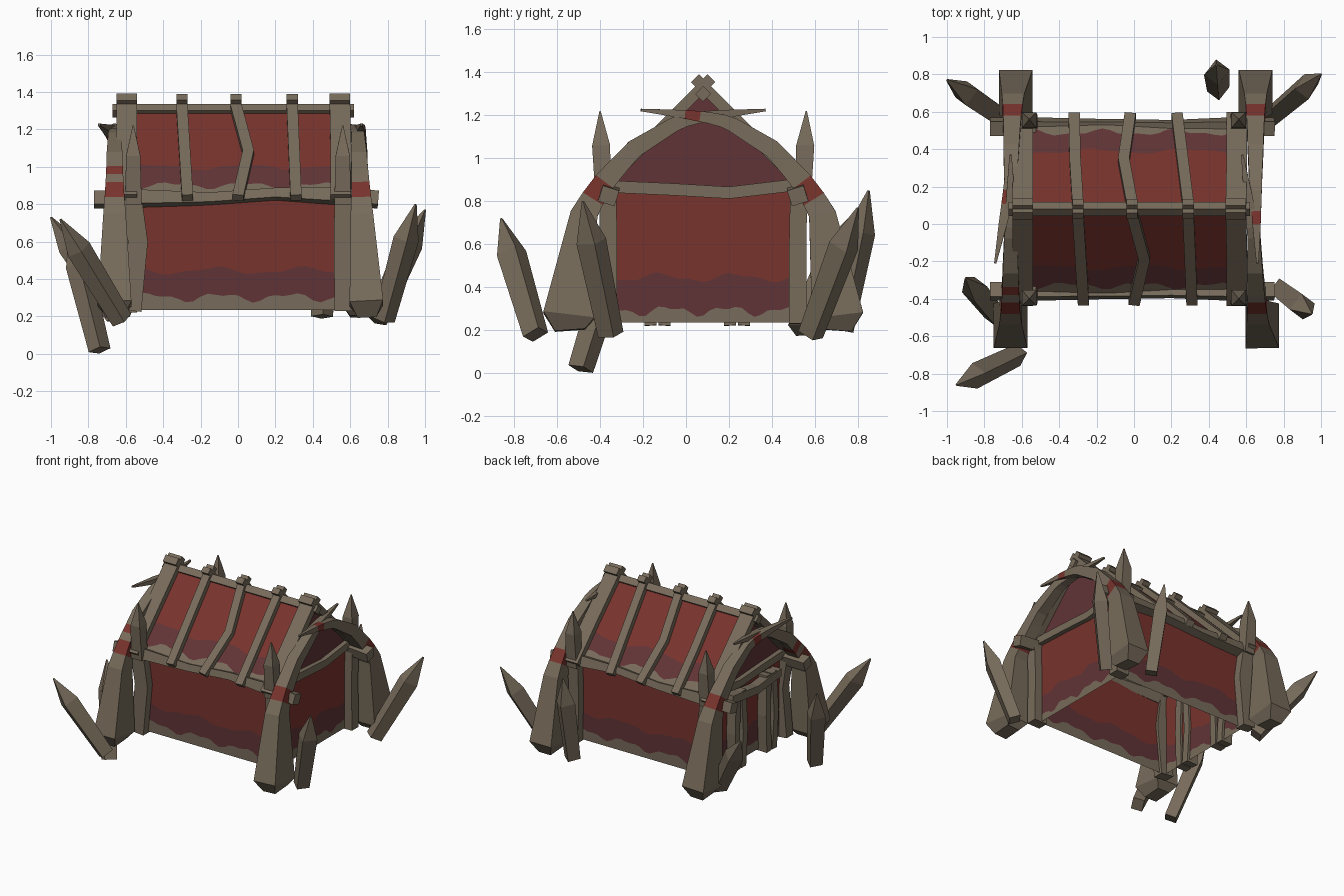
import bpy
import bmesh
import math
from mathutils import Vector

cube = bpy.data.objects.get("Cube")
if cube:
    bpy.data.objects.remove(cube, do_unlink=True)


def material(name, rgb):
    m = bpy.data.materials.new(name)
    m.use_nodes = True
    col = (*rgb, 1)
    m.diffuse_color = col
    m.node_tree.nodes["Principled BSDF"].inputs["Base Color"].default_value = col
    return m


MATS = [material("weathered wood", (0.185, 0.148, 0.104)),
        material("red cloth", (0.19, 0.033, 0.026)),
        material("dark cloth border", (0.12, 0.034, 0.037))]
WOOD, RED, DARK = range(3)
MID_Y = 0.08


def finish(name, bm):
    mesh = bpy.data.meshes.new(name)
    bm.normal_update()
    bm.to_mesh(mesh)
    bm.free()
    for m in MATS:
        mesh.materials.append(m)
    ob = bpy.data.objects.new(name, mesh)
    bpy.context.collection.objects.link(ob)
    return ob


def beam(name, pts, sizes, ref=(1, 0, 0), bands=()):
    """Square timber swept along a path; sizes are half widths along ref and across it."""
    bm = bmesh.new()
    pts = [Vector(p) for p in pts]
    ref = Vector(ref)
    rings = []
    for i, p in enumerate(pts):
        t = (pts[min(i + 1, len(pts) - 1)] - pts[max(i - 1, 0)]).normalized()
        n = t.cross(ref).normalized()
        s = n.cross(t)
        a, b = sizes[i] if len(sizes) > 1 else sizes[0]
        rings.append([bm.verts.new(p + s * a * u + n * b * v)
                      for u, v in ((-1, -1), (1, -1), (1, 1), (-1, 1))])
    for i in range(len(rings) - 1):
        for k in range(4):
            j = (k + 1) % 4
            f = bm.faces.new((rings[i][k], rings[i][j], rings[i + 1][j], rings[i + 1][k]))
            f.material_index = RED if i in bands else WOOD
    bm.faces.new(rings[0])
    bm.faces.new(rings[-1])
    bmesh.ops.recalc_face_normals(bm, faces=bm.faces)
    return finish(name, bm)


def panel(name, origin, along, up, hem, border, phase):
    """Cloth sheet with a wavy wood-coloured hem, a dark border and a red field."""
    bm = bmesh.new()
    origin, along, up = Vector(origin), Vector(along), Vector(up)
    n = 28
    cols = []
    for i in range(n + 1):
        u = i / n
        w = math.sin(u * 19 + phase) + 0.6 * math.sin(u * 41 + phase * 2)
        w2 = math.sin(u * 15 + phase + 2) + 0.4 * math.sin(u * 33)
        rows = (0, hem + 0.03 * w, border + 0.028 * w2, 1)
        cols.append([bm.verts.new(origin + along * u + up * v) for v in rows])
    for a, b in zip(cols, cols[1:]):
        for r, mat in enumerate((WOOD, DARK, RED)):
            f = bm.faces.new((a[r], b[r], b[r + 1], a[r + 1]))
            f.material_index = mat
    return finish(name, bm)


def flip(p, back):
    """Mirror a point across the ridge for the back half."""
    return (p[0], 2 * MID_Y - p[1], p[2]) if back else p


# Cloth walls
X, YF, YB, Z0 = 0.56, -0.34, 0.5, 0.235
H = (0, 0, 0.62)
panel("front_wall", (-X, YF, Z0), (2 * X, 0, 0), H, 0.11, 0.34, 0)
panel("back_wall", (X, YB, Z0), (-2 * X, 0, 0), H, 0.11, 0.34, 1)
panel("left_wall", (X, YF, Z0), (0, YB - YF, 0), H, 0.09, 0.34, 2)
panel("right_wall", (-X, YB, Z0), (0, YF - YB, 0), H, 0.09, 0.34, 3)

# Cloth roof slopes
panel("front_roof", (-0.6, -0.37, 0.86), (1.2, 0, 0), (0, 0.45, 0.45), 0.09, 0.31, 4)
panel("back_roof", (0.6, 0.53, 0.86), (-1.2, 0, 0), (0, -0.45, 0.45), 0.09, 0.31, 5)

for side, x in (("left", X), ("right", -X)):
    # Gable cloth and the bowed beam below it
    bm = bmesh.new()
    tri = [bm.verts.new(p) for p in ((x, -0.37, 0.85), (x, 0.53, 0.85), (x, MID_Y, 1.3))]
    f = bm.faces.new(tri if x > 0 else tri[::-1])
    f.material_index = DARK
    finish(side + "_gable", bm)
    beam(side + "_gable_beam",
         [(x, -0.38, 0.87), (x, -0.05, 0.855), (x, 0.2, 0.84), (x, 0.54, 0.88)],
         [(0.035, 0.028)])

# Long beams
for name, back in (("front", False), ("back", True)):
    pts = [(-0.77, -0.36, 0.825), (-0.5, -0.36, 0.83), (-0.15, -0.365, 0.83),
           (0.2, -0.36, 0.855), (0.5, -0.36, 0.845), (0.75, -0.36, 0.825)]
    sizes = [(0.04, 0.038)] * 2 + [(0.03, 0.026)] * 2 + [(0.04, 0.038)] * 2
    beam(name + "_eave_beam", [flip(p, back) for p in pts], sizes,
         (0, 0.95, 0.3 if back else -0.3))
beam("ridge_beam", [(-0.67, MID_Y, 1.3), (0.62, MID_Y, 1.3)], [(0.026, 0.026)], (0, 1, 1))

# Roof ribs: x at eave, middle and ridge, then half width and half depth
RIBS = {
    "front": [(-0.595, -0.595, -0.595, 0.055, 0.026), (-0.27, -0.285, -0.3, 0.03, 0.022),
              (0.0, 0.055, -0.01, 0.03, 0.022), (0.31, 0.3, 0.29, 0.03, 0.022),
              (0.55, 0.55, 0.545, 0.055, 0.026)],
    "back": [(-0.595, -0.595, -0.595, 0.055, 0.026), (-0.32, -0.315, -0.3, 0.03, 0.022),
             (-0.02, -0.055, -0.01, 0.03, 0.022), (0.23, 0.26, 0.29, 0.03, 0.022),
             (0.55, 0.55, 0.545, 0.055, 0.026)]}
for name, ribs in RIBS.items():
    for i, (xe, xm, xr, w, d) in enumerate(ribs):
        pts = [(xe, -0.42, 0.835), (xm, -0.18, 1.075), (xr, 0.06, 1.315), (xr, 0.118, 1.373)]
        beam(f"{name}_rib_{i + 1}", [flip(p, name == "back") for p in pts], [(w, d)])

# Corner posts, bent on the right side, with sharpened stakes above the eaves
for side, s, bend in (("left", 1, 0.565), ("right", -1, 0.535)):
    for end, back in (("front", False), ("back", True)):
        post = [(s * 0.57, -0.36, 0.23), (s * bend, -0.36, 0.6), (s * 0.57, -0.365, 0.85)]
        beam(f"{end}_{side}_post", [flip(p, back) for p in post], [(0.053, 0.04)])
        stake = [(s * 0.56, -0.385, 0.8), (s * 0.56, -0.395, 1.06), (s * 0.56, -0.4, 1.22)]
        beam(f"{end}_{side}_stake", [flip(p, back) for p in stake],
             [(0.045, 0.035), (0.038, 0.042), (0.003, 0.003)])

# Great curved tusks crossing over the gables, with red bindings on chosen segments
PROFILE = [(-0.54, 0.2, 0.05, 0.07), (-0.545, 0.27, 0.09, 0.12), (-0.475, 0.74, 0.06, 0.063),
           (-0.435, 0.81, 0.053, 0.055), (-0.38, 0.89, 0.048, 0.05), (-0.345, 0.93, 0.046, 0.047),
           (-0.305, 0.975, 0.044, 0.044), (-0.24, 1.045, 0.042, 0.042), (-0.06, 1.155, 0.034, 0.034),
           (-0.01, 1.175, 0.032, 0.03), (0.06, 1.19, 0.028, 0.026), (0.095, 1.195, 0.026, 0.025),
           (0.165, 1.205, 0.022, 0.02), (0.37, 1.225, 0.006, 0.006)]
TUSKS = {"front_left": (0.69, 0.64, 0.58, False, (3,)), "back_left": (0.65, 0.65, 0.66, True, (3, 11)),
         "front_right": (-0.66, -0.66, -0.66, False, (3, 5)),
         "back_right": (-0.63, -0.66, -0.74, True, (3, 9))}
for name, (x0, x1, x2, back, bands) in TUSKS.items():
    pts = []
    for y, z, a, b in PROFILE:
        t = (z - 0.2) / 0.97
        x = x0 + (x1 - x0) * t if y < -0.05 else x1 + (x2 - x1) * (y + 0.05) / 0.41
        pts.append(flip((x, y, z), back))
    beam(name + "_tusk", pts, [(a, b) for _, _, a, b in PROFILE], bands=bands)

# Leaning ground spikes: base, then tip
SPIKES = [((-0.65, 0.53, 0.2), (-1.0, 0.77, 0.73)), ((0.74, 0.58, 0.18), (1.0, 0.8, 0.77)),
          ((0.45, 0.72, 0.2), (0.44, 0.85, 0.85)), ((-0.74, -0.49, 0.02), (-0.9, -0.29, 0.66)),
          ((-0.62, -0.7, 0.18), (-0.95, -0.86, 0.72)), ((0.78, -0.35, 0.18), (0.95, -0.48, 0.8))]
for i, (base, tip) in enumerate(SPIKES):
    a, b = Vector(base), Vector(tip)
    beam(f"ground_spike_{i + 1}", [a, a.lerp(b, 0.7), b],
         [(0.045, 0.04), (0.053, 0.046), (0.004, 0.004)], (0.6, 0.8, 0))

# Doorway frame on the right end
for i, y in enumerate((-0.165, -0.1, 0.205, 0.27)):
    lean = 0.015 if i % 2 else -0.015
    beam(f"door_post_{i + 1}",
         [(-0.585, y, 0.222), (-0.59, y + lean, 0.5), (-0.585, y, 0.8)], [(0.045, 0.028)])
beam("door_lintel", [(-0.6, -0.24, 0.77), (-0.61, 0.05, 0.75), (-0.6, 0.34, 0.78)], [(0.035, 0.03)])
